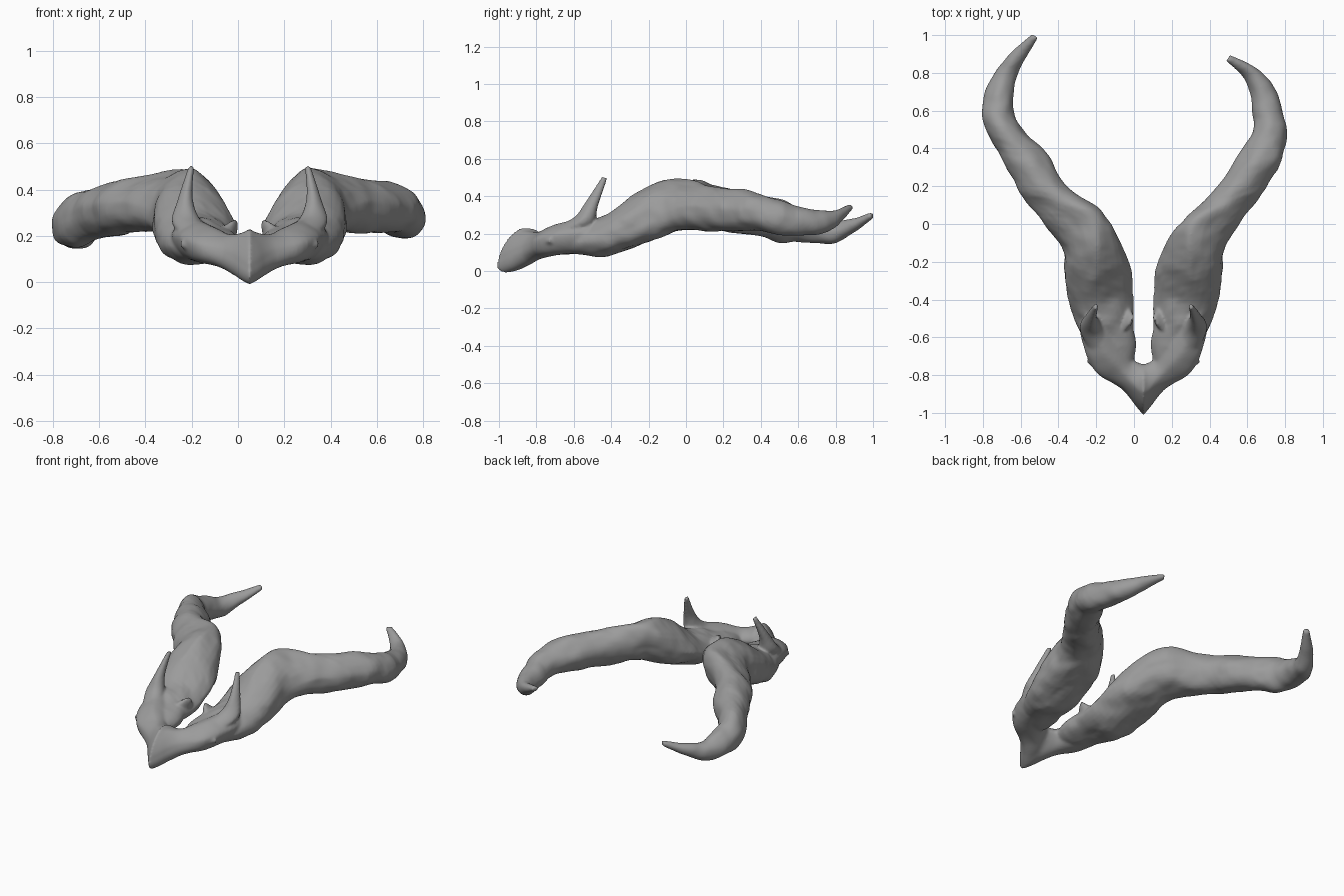
import bpy, bmesh, math
from mathutils import Vector, noise

if "Cube" in bpy.data.objects:
    bpy.data.objects.remove(bpy.data.objects["Cube"])

CX = 0.05  # symmetry line of the skull base
STEPS, SIDES = 6, 32

bone = bpy.data.materials.new("grey_horn")
bone.diffuse_color = (0.33, 0.33, 0.33, 1)
bone.use_nodes = True
bone.node_tree.nodes["Principled BSDF"].inputs["Base Color"].default_value = bone.diffuse_color
parts = []


def catmull(a, b, c, d, t):
    return 0.5 * (2 * b + (c - a) * t + (2 * a - 5 * b + 4 * c - d) * t * t
                  + (3 * b - a - 3 * c + d) * t ** 3)


def ring(quad):
    """Smooth closed section through inner, top, outer and bottom points.
    The fifth entry holds how lean the two upper quarters are."""
    c = (quad[0] + quad[2]) / 2
    lean = (quad[4].x, quad[4].y, 0.95, 0.95)
    pts = []
    for i in range(SIDES):
        q, f = divmod(i * 4 / SIDES, 1)
        q = int(q)
        a, b = quad[q] - c, quad[(q + 1) % 4] - c
        ang = f * math.pi / 2
        pts.append(c + a * math.cos(ang) ** lean[q] + b * math.sin(ang) ** lean[q])
    return pts


def loft(name, quads, cap_start=True, rough=0.0, side=1, mirror=False, lean=(1.1, 1.1, 0)):
    quads = [[Vector(p) for p in q] for q in quads]
    for q in quads:
        if len(q) == 4:
            q.append(Vector(lean))
    n = len(quads)
    bm = bmesh.new()
    rings = []
    for s in range((n - 1) * STEPS + 1):
        k = min(s // STEPS, n - 2)
        t = s / STEPS - k
        near = [quads[min(max(k + j, 0), n - 1)] for j in (-1, 0, 1, 2)]
        pts = ring([catmull(*[q[i] for q in near], t) for i in range(5)])
        mid = sum(pts, Vector()) / SIDES
        row = []
        for p in pts:
            r = p - mid
            bump = noise.noise(p * 7) * 0.7 + noise.noise(p * 16) * 0.3
            p = p + r.normalized() * bump * rough * min(1, r.length / 0.1)
            row.append(bm.verts.new((p.x * side, p.y, p.z)))
        rings.append(row)
    for a, b in zip(rings, rings[1:]):
        for i in range(SIDES):
            j = (i + 1) % SIDES
            bm.faces.new((a[i], a[j], b[j], b[i]))
    if cap_start:
        bm.faces.new(rings[0])
    bm.faces.new(rings[-1])
    bmesh.ops.recalc_face_normals(bm, faces=bm.faces)
    me = bpy.data.meshes.new(name)
    bm.to_mesh(me)
    bm.free()
    ob = bpy.data.objects.new(name, me)
    ob.location.x = CX
    bpy.context.collection.objects.link(ob)
    if mirror:
        m = ob.modifiers.new("mirror", 'MIRROR')
        m.merge_threshold = 0.002
    parts.append(ob)


def horn_quad(iu, iy, ou, oy, lo, hi, t, low=0.5, lean=1.1):
    """Horn section from its inner and outer edge, height range and ridge place."""
    inner, outer = Vector((iu, iy, 0)), Vector((ou, oy, 0))
    up, down = Vector((0, 0, hi)), Vector((0, 0, lo))
    mid = Vector((0, 0, lo + (hi - lo) * low))
    return [inner + mid, inner.lerp(outer, t) + up, outer + mid,
            inner.lerp(outer, 0.55) + down, Vector((lean, 1.1, 0))]


# Horns: shared thick roots, then differing curved ends
root = [
    (.045, -.73, .20, -.78, .09, .20, .5),
    (.05, -.58, .32, -.60, .09, .25, .5),
    (.06, -.42, .39, -.42, .085, .31, .55, .45, 1.3),
    (.065, -.24, .42, -.24, .145, .44, .53, .36, 1.5),
    (.125, -.08, .43, -.12, .19, .49, .4, .4, 1.3),
]
left_end = [
    (.24, .06, .54, .02, .22, .49, .2, .47),
    (.40, .19, .65, .17, .215, .46, .4),
    (.52, .38, .75, .35, .18, .415, .5),
    (.67, .54, .85, .55, .155, .36, .5),
    (.69, .67, .85, .66, .14, .315, .5),
    (.67, .78, .80, .78, .145, .275, .5),
    (.62, .88, .70, .91, .205, .285, .5),
    (.555, .985, .59, 1.005, .28, .315, .5),
]
right_end = [
    (.23, .02, .51, .01, .22, .495, .2, .47),
    (.34, .13, .60, .13, .215, .46, .4),
    (.51, .37, .72, .32, .21, .43, .5),
    (.58, .51, .755, .49, .195, .37, .5),
    (.57, .66, .715, .675, .195, .325, .5),
    (.535, .765, .645, .79, .225, .32, .5),
    (.485, .82, .555, .85, .275, .34, .5),
    (.435, .86, .46, .895, .325, .36, .5),
]
loft("left_horn", [horn_quad(*s) for s in root + left_end], rough=0.025, side=-1)
loft("right_horn", [horn_quad(*s) for s in root + right_end], rough=0.025)

# Brow plate with the pointed nose, joining both horn roots
loft("brow_plate", [
    [(0, -.74, .15), (0, -.89, .225), (0, -1.005, .06), (0, -.91, 0)],
    [(.03, -.73, .15), (.03, -.87, .21), (.035, -.96, .085), (.03, -.89, .012)],
    [(.07, -.70, .15), (.09, -.80, .21), (.11, -.87, .13), (.10, -.81, .055)],
    [(.12, -.60, .18), (.19, -.69, .25), (.25, -.785, .17), (.20, -.70, .085)],
    [(.18, -.50, .20), (.26, -.56, .28), (.33, -.61, .20), (.25, -.55, .10)],
    [(.24, -.44, .20), (.29, -.46, .26), (.34, -.48, .20), (.29, -.46, .13)],
], cap_start=False, rough=0.01, mirror=True, lean=(1.1, 1.4, 0))

# Upright brow spikes, leaning back
loft("brow_spike", [
    [(.15, -.68, .20), (.18, -.71, .235), (.27, -.70, .20), (.23, -.62, .17)],
    [(.21, -.55, .25), (.25, -.60, .285), (.335, -.57, .26), (.28, -.50, .24)],
    [(.245, -.50, .36), (.275, -.54, .365), (.31, -.50, .36), (.28, -.47, .35)],
    [(.24, -.435, .50), (.25, -.45, .505), (.265, -.435, .50), (.25, -.42, .495)],
], mirror=True)

# Small thorns on the cheek and soft bumps on the inner rim
loft("cheek_thorn", [
    [(.20, -.68, .15), (.22, -.72, .20), (.25, -.77, .15), (.22, -.72, .11)],
    [(.29, -.71, .165), (.295, -.72, .18), (.30, -.735, .165), (.295, -.72, .15)],
], mirror=True)
loft("rim_bump", [
    [(.08, -.44, .21), (.13, -.52, .23), (.14, -.61, .20), (.07, -.53, .17)],
    [(.05, -.49, .26), (.06, -.51, .275), (.07, -.535, .26), (.055, -.515, .245)],
], mirror=True)

# Fuse all parts into one continuous sculpted skin
bm = bmesh.new()
deps = bpy.context.evaluated_depsgraph_get()
for ob in parts:
    bm.from_mesh(ob.evaluated_get(deps).to_mesh())
mesh = bpy.data.meshes.new("horned_brow")
bm.to_mesh(mesh)
bm.free()
mesh.materials.append(bone)
skin = bpy.data.objects.new("horned_brow", mesh)
skin.location.x = CX
bpy.context.collection.objects.link(skin)
for ob in parts:
    bpy.data.objects.remove(ob)
fuse = skin.modifiers.new("fuse", 'REMESH')
fuse.mode = 'VOXEL'
fuse.voxel_size = 0.009
fuse.use_smooth_shade = True
soften = skin.modifiers.new("soften", 'SMOOTH')
soften.factor = 0.5
soften.iterations = 4
